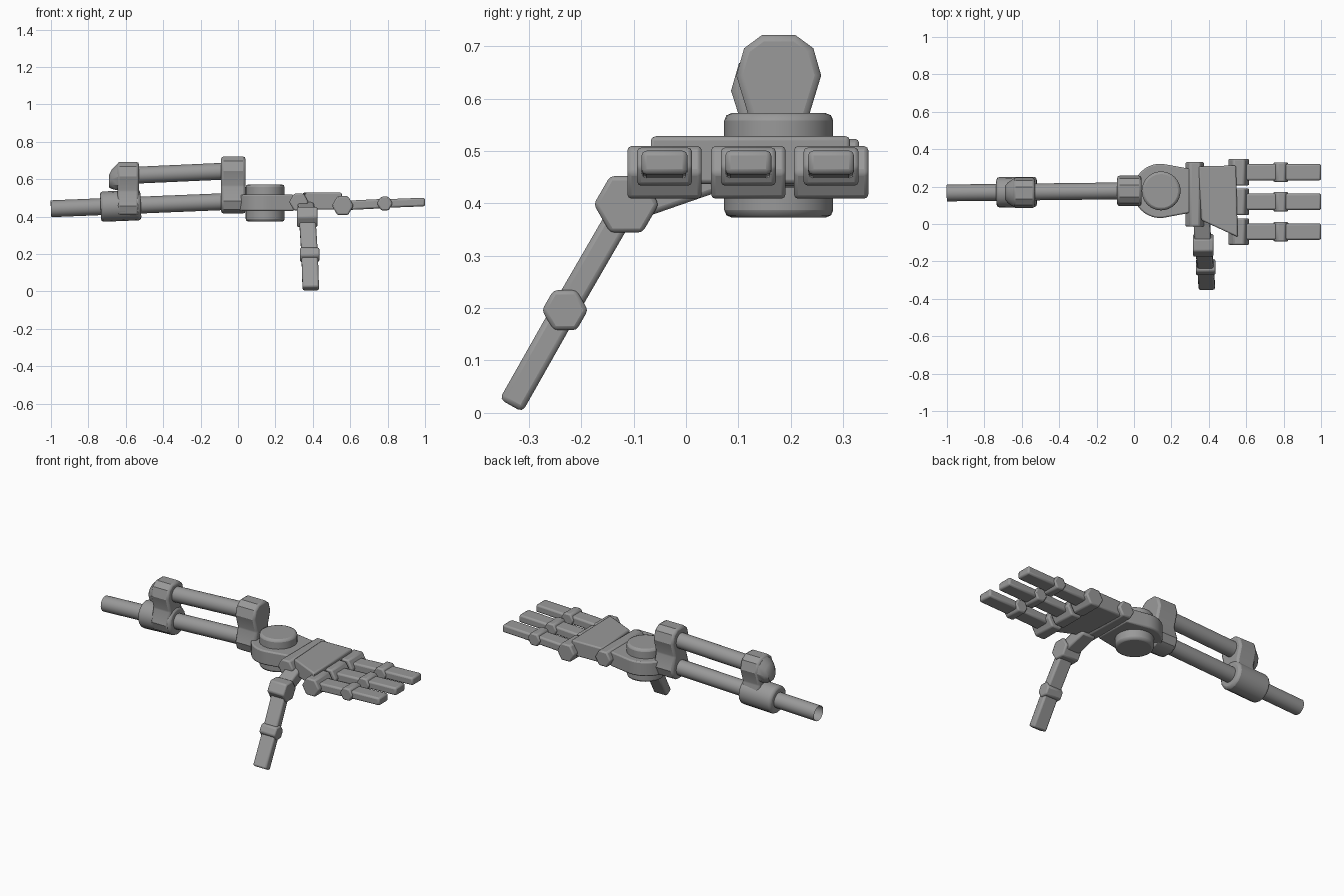
import bpy, bmesh, math
from mathutils import Vector, Matrix

cube = bpy.data.objects.get("Cube")
if cube:
    bpy.data.objects.remove(cube, do_unlink=True)

grey = bpy.data.materials.new("metal grey")
grey.use_nodes = True
GREY = (0.32, 0.32, 0.32, 1)
grey.diffuse_color = GREY
grey.node_tree.nodes["Principled BSDF"].inputs["Base Color"].default_value = GREY


def finish(bm, name, bevel=0.0):
    """Turn a bmesh into a softly bevelled grey object."""
    bmesh.ops.recalc_face_normals(bm, faces=bm.faces[:])
    mesh = bpy.data.meshes.new(name)
    bm.to_mesh(mesh)
    bm.free()
    mesh.materials.append(grey)
    ob = bpy.data.objects.new(name, mesh)
    bpy.context.collection.objects.link(ob)
    bpy.context.view_layer.objects.active = ob
    bpy.ops.object.select_all(action='DESELECT')
    ob.select_set(True)
    bpy.ops.object.shade_smooth_by_angle(angle=math.radians(32))
    if bevel:
        mod = ob.modifiers.new("bevel", 'BEVEL')
        mod.width = bevel
        mod.segments = 2
        mod.limit_method = 'ANGLE'
        mod.angle_limit = math.radians(40)
    return ob


def loft(name, rings, bevel=0.0, cap_start=True):
    """Skin a list of equal-length point rings."""
    bm = bmesh.new()
    loops = [[bm.verts.new(p) for p in ring] for ring in rings]
    for a, b in zip(loops, loops[1:]):
        for i in range(len(a)):
            j = (i + 1) % len(a)
            bm.faces.new((a[i], a[j], b[j], b[i]))
    if cap_start:
        bm.faces.new(loops[0])
    bm.faces.new(loops[-1])
    return finish(bm, name, bevel)


def circle(radius, n, turn=0.0):
    return [(radius * math.cos(2 * math.pi * i / n + turn),
             radius * math.sin(2 * math.pi * i / n + turn)) for i in range(n)]


def rod(name, a, b, radius, n=24, bevel=0.0, cap_start=True):
    a, b = Vector(a), Vector(b)
    turn = (b - a).to_track_quat('Z', 'Y')
    ring = [turn @ Vector((u, v, 0)) for u, v in circle(radius, n)]
    return loft(name, [[a + p for p in ring], [b + p for p in ring]], bevel, cap_start)


def bar(name, a, b, side, width, thick, bevel=0.01):
    """Rectangular limb between two points; side is its width direction."""
    a, b, side = Vector(a), Vector(b), Vector(side)
    up = (b - a).cross(side).normalized() * thick / 2
    s = side * width / 2
    ring = [s + up, s - up, -s - up, up - s]
    return loft(name, [[a + p for p in ring], [b + p for p in ring]], bevel)


def hex_joint(name, centre, axis, radius, width, bevel=0.008):
    """Six-sided hinge with flat top and bottom; axis is 'x' or 'y'."""
    c = Vector(centre)
    def ring(d):
        return [c + (Vector((u, d, v)) if axis == 'y' else Vector((d, u, v)))
                for u, v in circle(radius, 6)]
    return loft(name, [ring(-width / 2), ring(width / 2)], bevel)


def plate(name, outline, z0, z1, bevel=0.008):
    return loft(name, [[(x, y, z) for x, y in outline] for z in (z0, z1)], bevel)


def link(name, x0, x1, y, z_low, z_high):
    """Waisted block joining the two forearm rods."""
    waist = (z_low + z_high) / 2
    half = [(0.032, z_high + 0.077), (0.066, z_high + 0.052), (0.081, z_high),
            (0.058, waist + 0.005), (0.058, waist - 0.005),
            (0.081, z_low), (0.066, z_low - 0.045), (0.032, z_low - 0.066)]
    outline = half + [(-w, z) for w, z in reversed(half)]
    return loft(name, [[(x, y + w, z) for w, z in outline] for x in (x0, x1)], 0.012)


# Forearm rods, the outer end of the lower one is open
def lower_rod(x):
    return (x, 0.178 + 0.012 * x, 0.483 + 0.041 * x)

def upper_rod(x):
    return (x, 0.178 + 0.012 * x, 0.646 + 0.045 * x)

rod("lower_forearm_rod", lower_rod(-1), lower_rod(0), 0.045, cap_start=False)
rod("upper_forearm_rod", upper_rod(-0.62), upper_rod(0), 0.045)

# Blocks at both ends of the forearm
link("wrist_link", -0.09, 0.04, 0.177, 0.483, 0.644)
link("elbow_link", -0.645, -0.53, 0.167, 0.458, 0.615)
rod("elbow_collar", lower_rod(-0.735), lower_rod(-0.52), 0.081, 16, 0.014)
loft("elbow_cap", [[(x, 0.167 + u, z + v) for u, v in circle(r, 10)]
                   for x, z, r in ((-0.69, 0.59, 0.035), (-0.675, 0.6, 0.055), (-0.64, 0.613, 0.077))])

# Wrist pivot and its rounded mounting plate
rod("wrist_pivot", (0.145, 0.177, 0.373), (0.145, 0.177, 0.572), 0.104, 32, 0.014)
arc = [(0.14 + 0.145 * math.cos(math.radians(t)), 0.177 + 0.145 * math.sin(math.radians(t)))
       for t in range(75, 286, 10)]
plate("wrist_plate", arc + [(0.3, 0.06), (0.3, 0.295)], 0.43, 0.517)

# Palm
hex_joint("palm_hinge", (0.325, 0.158, 0.478), 'y', 0.052, 0.345)
palm = [(0.345, 0.308), (0.545, 0.313), (0.555, -0.07), (0.36, 0.02)]
plate("palm", palm, 0.437, 0.528)

# Three fingers
for label, y in (("front", -0.041), ("middle", 0.119), ("back", 0.277)):
    knuckle, middle, tip = (0.56, y, 0.459), (0.785, y, 0.47), (1.0, y, 0.478)
    hex_joint(label + "_finger_knuckle", knuckle, 'y', 0.058, 0.142)
    bar(label + "_finger_base", knuckle, middle, (0, 1, 0), 0.088, 0.05)
    hex_joint(label + "_finger_joint", middle, 'y', 0.042, 0.105)
    bar(label + "_finger_tip", middle, tip, (0, 1, 0), 0.088, 0.046)

# Thumb
knuckle, middle, tip = (0.37, -0.114, 0.398), (0.383, -0.231, 0.196), (0.389, -0.334, 0.014)
bar("thumb_root", (0.36, 0.05, 0.455), knuckle, (1, 0, 0), 0.088, 0.07)
hex_joint("thumb_knuckle", knuckle, 'x', 0.062, 0.11)
bar("thumb_base", knuckle, middle, (1, 0, 0), 0.088, 0.05)
hex_joint("thumb_joint", middle, 'x', 0.044, 0.104)
bar("thumb_tip", middle, tip, (1, 0, 0), 0.088, 0.05)
